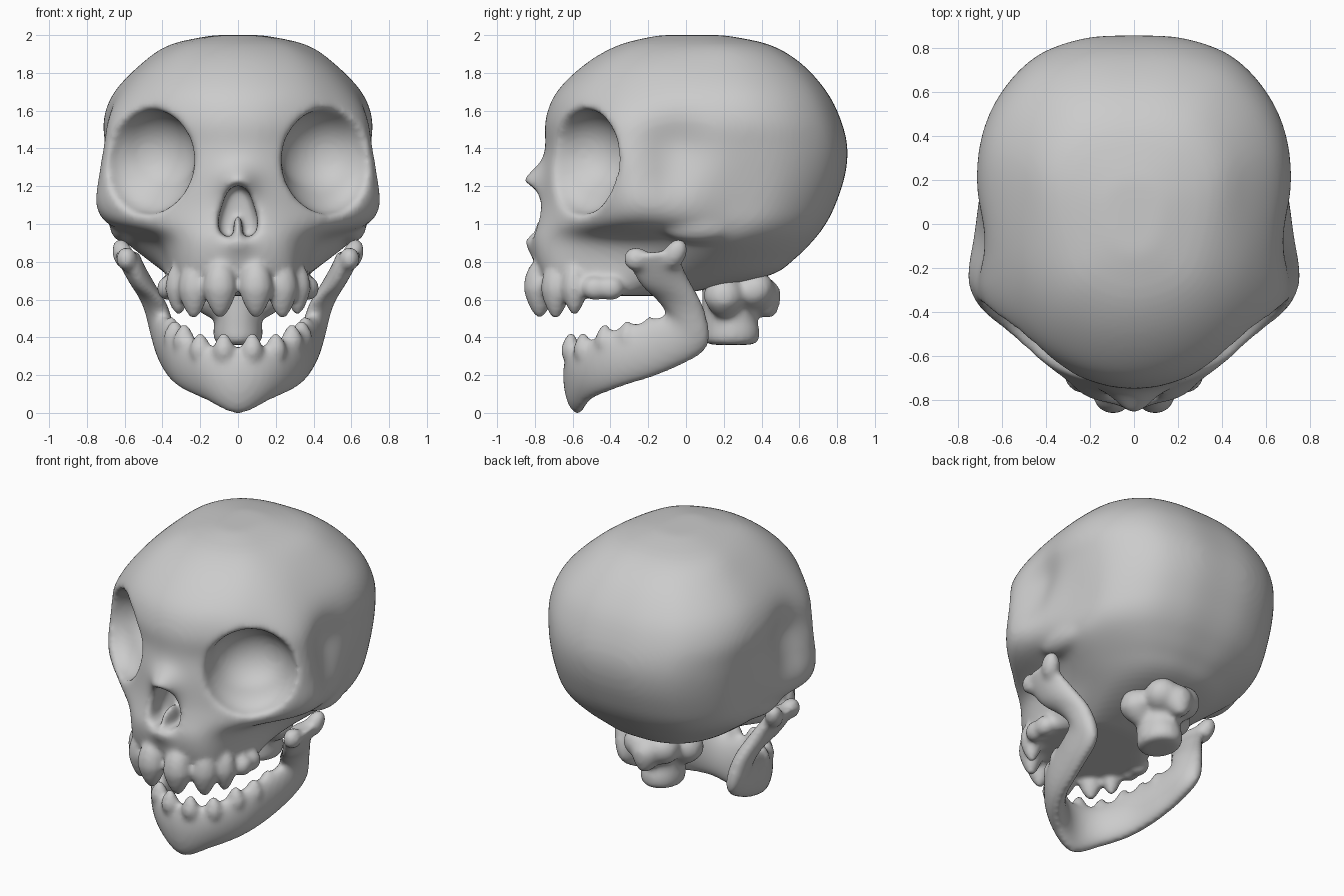
import bpy, bmesh
from math import sin, cos, pi, exp
from mathutils import Vector, Matrix, Euler

if "Cube" in bpy.data.objects:
    bpy.data.objects.remove(bpy.data.objects["Cube"])


def make(name, bm):
    bmesh.ops.recalc_face_normals(bm, faces=bm.faces[:])
    me = bpy.data.meshes.new(name)
    bm.to_mesh(me)
    bm.free()
    ob = bpy.data.objects.new(name, me)
    bpy.context.collection.objects.link(ob)
    return ob


def spline(pts, n, closed):
    """Catmull-Rom curve through the points."""
    k, out = len(pts), []
    get = (lambda i: pts[i % k]) if closed else (lambda i: pts[min(max(i, 0), k - 1)])
    for i in range(k if closed else k - 1):
        a, b, c, d = (get(i + j) for j in (-1, 0, 1, 2))
        for s in range(n):
            t = s / n
            out.append(0.5 * (2 * b + (c - a) * t + (2 * a - 5 * b + 4 * c - d) * t * t
                              + (3 * b - 3 * c + d - a) * t ** 3))
    return out if closed else out + [pts[-1]]


def loft(name, rings, n=5):
    """Smooth closed skin over a list of rings."""
    rings = [spline(r, n, True) for r in rings]
    cols = [spline(list(c), n, False) for c in zip(*rings)]
    bm = bmesh.new()
    g = [[bm.verts.new(p) for p in c] for c in cols]
    m = len(g)
    for i in range(m):
        for j in range(len(g[0]) - 1):
            bm.faces.new((g[i][j], g[(i + 1) % m][j], g[(i + 1) % m][j + 1], g[i][j + 1]))
    bm.faces.new([c[0] for c in g])
    bm.faces.new([c[-1] for c in g])
    return make(name, bm)


def blob(loc, size, rot=(0, 0, 0), tip=0):
    """Ellipsoid; tip +1 / -1 narrows it upward / downward like a tooth."""
    bm = bmesh.new()
    bmesh.ops.create_icosphere(bm, subdivisions=3, radius=1)
    for v in bm.verts:
        f = 1 - 0.35 * max(0, v.co.z * tip)
        v.co.x *= f
        v.co.y *= f
    bm.transform(Matrix.LocRotScale(Vector(loc), Euler(rot), Vector(size)))
    return make("blob", bm)


def pair(loc, size, rot=(0, 0, 0), tip=0):
    return [blob((s * loc[0], loc[1], loc[2]), size, (rot[0], s * rot[1], s * rot[2]), tip)
            for s in (1, -1)]


def apply(ob, kind, **props):
    m = ob.modifiers.new(kind, kind)
    for k, v in props.items():
        setattr(m, k, v)
    bpy.ops.object.select_all(action='DESELECT')
    bpy.context.view_layer.objects.active = ob
    ob.select_set(True)
    bpy.ops.object.modifier_apply(modifier=m.name)


def fuse(ob, parts, voxel=0.016, smooth=6):
    """Melt all the parts into one smooth bone."""
    bpy.ops.object.select_all(action='DESELECT')
    for p in parts + [ob]:
        p.select_set(True)
    bpy.context.view_layer.objects.active = ob
    if parts:
        bpy.ops.object.join()
    apply(ob, 'REMESH', mode='VOXEL', voxel_size=voxel)
    apply(ob, 'SMOOTH', factor=0.5, iterations=smooth)
    for p in ob.data.polygons:
        p.use_smooth = True


def brush(ob, center, radius, push):
    """Soft sculpting stroke, mirrored across x."""
    for v in ob.data.vertices:
        s = -1 if v.co.x < 0 else 1
        d = Vector((abs(v.co.x), v.co.y, v.co.z)) - Vector(center)
        w = exp(-(d.length / radius) ** 2)
        v.co += w * Vector((push[0] * s, push[1], push[2]))


# Skull: horizontal sections (z, front y, front half width, cheek y, cheek width, back width, back y)
rows = [
    (0.62, -0.72, 0.22, -0.35, 0.36, 0.24, -0.08),
    (0.72, -0.78, 0.24, -0.32, 0.38, 0.36, 0.42),
    (0.82, -0.81, 0.24, -0.30, 0.40, 0.49, 0.58),
    (0.92, -0.82, 0.23, -0.28, 0.47, 0.61, 0.68),
    (1.00, -0.80, 0.22, -0.27, 0.68, 0.66, 0.74),
    (1.10, -0.78, 0.20, -0.26, 0.755, 0.675, 0.79),
    (1.25, -0.77, 0.18, -0.27, 0.75, 0.69, 0.84),
    (1.40, -0.745, 0.20, -0.29, 0.725, 0.705, 0.855),
    (1.55, -0.745, 0.23, -0.29, 0.69, 0.715, 0.82),
    (1.70, -0.685, 0.24, -0.25, 0.60, 0.655, 0.745),
    (1.85, -0.53, 0.20, -0.17, 0.47, 0.51, 0.61),
    (1.95, -0.35, 0.13, -0.08, 0.32, 0.36, 0.44),
    (2.00, -0.14, 0.05, 0.0, 0.12, 0.13, 0.20)]


def section(z, yf, xf, yc, wc, wb, yb):
    def y(t):
        return yc + (yb - yc) * t
    bulge = 0.03 * min(1, wc / 0.3)
    half = [(wb * 0.35, y(0.985)), (wb * 0.67, y(0.90)), (wb * 0.91, y(0.71)), (wb, y(0.45)), (wc, yc),
            ((wc + xf) / 2 + bulge, (yc + yf) / 2 - bulge), (xf, yf + 0.2 * xf)]
    loop = [(0, yb)] + half + [(0, yf)] + [(-a, b) for a, b in reversed(half)]
    return [Vector((a, b, z)) for a, b in loop]


skull = loft("skull", [section(*r) for r in rows])

# Eye sockets (shallow dish plus deep upper pocket) and nose opening
outline = [(0, 1.21), (0.055, 1.18), (0.105, 1.03), (0.10, 0.95), (0.05, 0.925), (0, 0.95)]
outline += [(-x, z) for x, z in outline[4:0:-1]]
bm = bmesh.new()
face = bm.faces.new([bm.verts.new((x, -1.0, z)) for x, z in outline])
new = bmesh.ops.extrude_face_region(bm, geom=[face])["geom"]
bmesh.ops.translate(bm, verts=[v for v in new if isinstance(v, bmesh.types.BMVert)], vec=(0, 0.37, 0))
cutters = pair((0.47, -0.54, 1.33), (0.285, 0.17, 0.28), (0, 0.2, 0.69))
cutters += pair((0.46, -0.53, 1.37), (0.25, 0.235, 0.235), (0, 0.2, 0.69))
cutters += [make("nose_cut", bm)]
for c in cutters:
    apply(skull, 'BOOLEAN', operation='DIFFERENCE', object=c, solver='EXACT')
    bpy.data.objects.remove(c)

# Jaw sockets, melted in softly together with the eye rims
fuse(skull, pair((0.60, 0.06, 0.985), (0.08, 0.2, 0.085)), smooth=20)

# Upper teeth and nasal septum
parts = [blob((0, -0.70, 0.97), (0.025, 0.1, 0.075))]
parts += pair((0.095, -0.775, 0.655), (0.09, 0.085, 0.155), tip=-1)
parts += pair((0.235, -0.69, 0.65), (0.085, 0.075, 0.155), (0, 0, 0.6), -1)
parts += pair((0.315, -0.59, 0.655), (0.07, 0.07, 0.14), (0, 0, 0.9), -1)
for y in (-0.48, -0.40):
    parts += pair((0.37, y, 0.66), (0.06, 0.075, 0.065))
fuse(skull, parts)
brush(skull, (0, -0.80, 1.22), 0.09, (0, -0.095, 0))
brush(skull, (0, -0.83, 0.91), 0.07, (0, -0.03, 0))
brush(skull, (0.70, -0.06, 1.42), 0.17, (-0.07, 0, 0))
brush(skull, (0.70, -0.10, 1.22), 0.14, (-0.03, 0, 0))

# Lower jaw: centre, outward direction (x, y), half height vector (y, z)
path = [
    ((0.00, -0.585, 0.17), (0.0, -1.0), (-0.01, 0.175)),
    ((0.17, -0.53, 0.215), (0.5, -0.87), (-0.02, 0.145)),
    ((0.30, -0.37, 0.285), (0.87, -0.5), (-0.02, 0.15)),
    ((0.365, -0.15, 0.355), (1, 0), (-0.05, 0.135)),
    ((0.40, 0.00, 0.435), (1, 0), (-0.11, 0.09)),
    ((0.44, -0.03, 0.57), (1, 0), (-0.13, 0.03)),
    ((0.51, -0.11, 0.69), (1, 0), (-0.125, -0.02)),
    ((0.565, -0.16, 0.79), (1, 0), (-0.14, 0.0)),
    ((0.59, -0.17, 0.85), (1, 0), (-0.12, -0.01))]


def jaw_ring(c, out, h, s):
    r = []
    for i in range(12):
        a = 2 * pi * i / 12
        r.append(Vector((s * (c[0] + 0.065 * out[0] * cos(a)),
                         c[1] + 0.065 * out[1] * cos(a) + h[0] * sin(a),
                         c[2] + h[1] * sin(a))))
    return r


jaw = loft("lower_jaw", [jaw_ring(*p, -1) for p in path[:0:-1]] + [jaw_ring(*p, 1) for p in path])
parts = pair((0.61, -0.06, 0.84), (0.055, 0.06, 0.09), (-0.5, 0.3, 0))
parts += pair((0.59, -0.265, 0.815), (0.055, 0.065, 0.065))

# Lower teeth
for x, y, top, r in ((0.075, -0.61, 0.43, 0.058), (0.20, -0.545, 0.43, 0.058), (0.285, -0.43, 0.475, 0.06),
                     (0.335, -0.31, 0.495, 0.06), (0.355, -0.19, 0.515, 0.06)):
    parts += pair((x, y, top - 0.09), (r, r * 0.9, 0.09), tip=1)
fuse(jaw, parts, smooth=9)

# Neck vertebra: round body, side wings and rear spine
body = [[Vector((r * cos(a), 0.24 + dy + 1.15 * r * sin(a), z)) for a in [pi * i / 5 for i in range(10)]]
        for z, r, dy in ((0.36, 0.10, 0), (0.385, 0.128, 0), (0.45, 0.13, 0), (0.52, 0.125, -0.01), (0.78, 0.14, 0))]
neck = loft("neck_vertebra", body)
parts = pair((0.14, 0.20, 0.61), (0.11, 0.11, 0.12), (0, 0.3, 0), -1)
parts += pair((0.08, 0.36, 0.65), (0.11, 0.11, 0.10), (0.5, 0, 0))
parts += [blob((0, 0.41, 0.61), (0.10, 0.10, 0.12), (0.4, 0, 0), -1)]
fuse(neck, parts, smooth=16)
